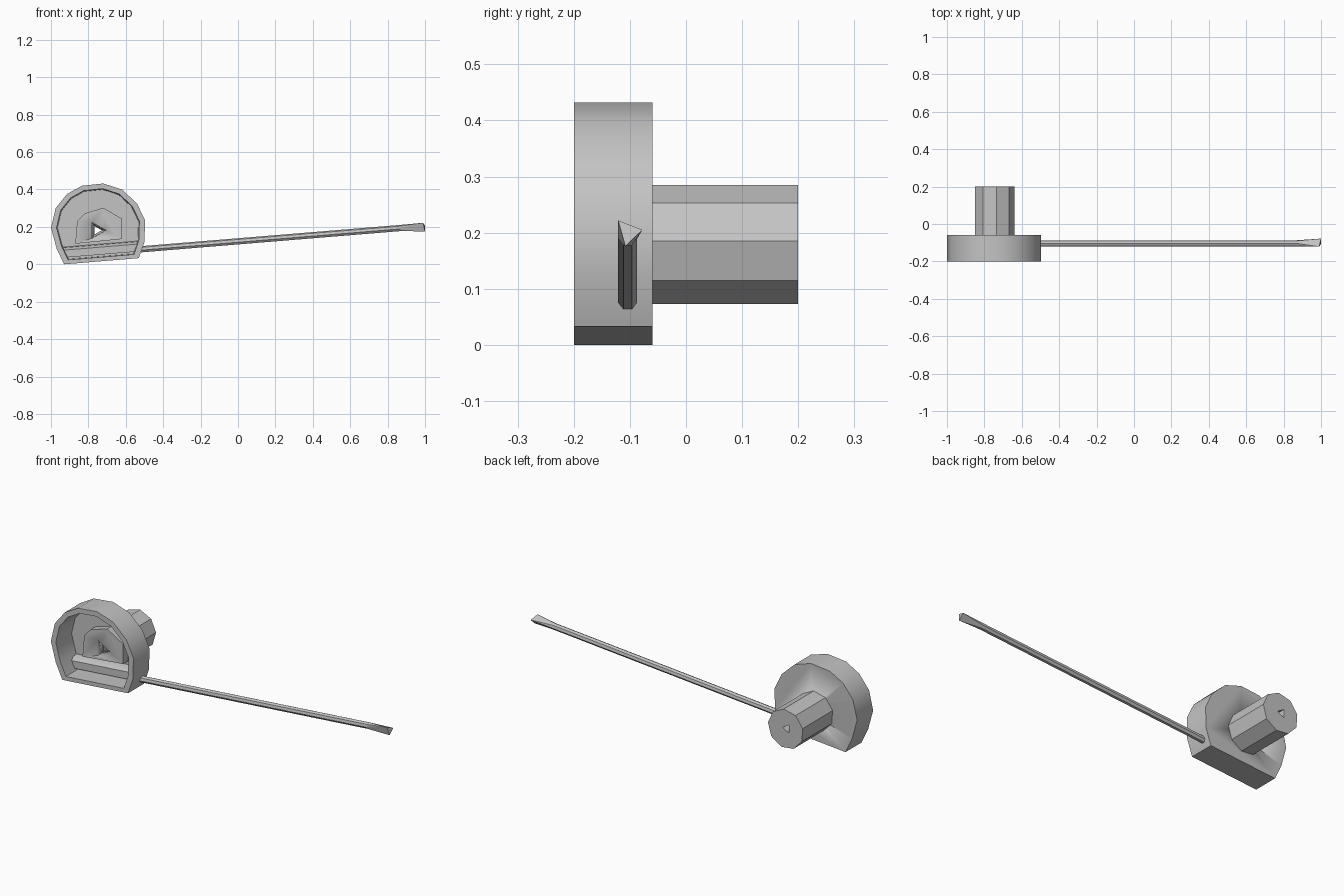
import bpy, bmesh, math

cube = bpy.data.objects.get("Cube")
if cube:
    bpy.data.objects.remove(cube, do_unlink=True)

GREY = (0.55, 0.55, 0.55, 1)
grey = bpy.data.materials.new("plain grey")
grey.use_nodes = True
grey.diffuse_color = GREY
grey.node_tree.nodes["Principled BSDF"].inputs["Base Color"].default_value = GREY

SLOPE = 0.082


def finish(name, bm):
    """Turn a bmesh into a grey object, smooth only across shallow edges."""
    bmesh.ops.recalc_face_normals(bm, faces=bm.faces)
    mesh = bpy.data.meshes.new(name)
    bm.to_mesh(mesh)
    bm.free()
    mesh.materials.append(grey)
    ob = bpy.data.objects.new(name, mesh)
    bpy.context.collection.objects.link(ob)
    bpy.ops.object.select_all(action='DESELECT')
    ob.select_set(True)
    bpy.context.view_layer.objects.active = ob
    bpy.ops.object.shade_smooth_by_angle(angle=math.radians(33))
    return ob


def loft(name, rings):
    """Skin a list of equal-length point rings and cap both ends."""
    bm = bmesh.new()
    loops = [[bm.verts.new(p) for p in ring] for ring in rings]
    for a, b in zip(loops, loops[1:]):
        for i in range(len(a)):
            j = (i + 1) % len(a)
            bm.faces.new((a[i], a[j], b[j], b[i]))
    bm.faces.new(loops[0])
    bm.faces.new(loops[-1])
    return finish(name, bm)


def ring(profile, y, scale=1.0, centre=(-0.75, 0.2)):
    cx, cz = centre
    return [(cx + (x - cx) * scale, y, cz + (z - cz) * scale) for x, z in profile]


def polygon(n, r, start, centre):
    angles = [math.radians(start + 360 * i / n) for i in range(n)]
    return [(centre[0] + r * math.cos(a), centre[1] + r * math.sin(a)) for a in angles]


# Housing: a round shell with a flat, tilted base and an open front
outline = [(-0.93, 0.0), (-0.97, 0.085), (-1.0, 0.195), (-0.975, 0.30),
           (-0.915, 0.375), (-0.835, 0.42), (-0.72, 0.432), (-0.62, 0.40),
           (-0.54, 0.325), (-0.497, 0.235), (-0.50, 0.12), (-0.53, 0.033)]
housing = loft("housing", [ring(outline, -0.06), ring(outline, -0.20),
                           ring(outline, -0.20, 0.88), ring(outline, -0.07, 0.86)])

# Hub raised from the back wall of the housing
hub_outline = [(-0.87, 0.11), (-0.86, 0.23), (-0.82, 0.272), (-0.72, 0.302),
               (-0.622, 0.245), (-0.622, 0.135)]
hub = loft("hub", [ring(hub_outline, -0.066), ring(hub_outline, -0.11)])

# Nine-sided shaft behind the housing
shaft_outline = polygon(9, 0.108, 4, (-0.747, 0.178))
shaft = loft("shaft", [ring(shaft_outline, -0.064), ring(shaft_outline, 0.20)])

# Tapered three-sided bore through hub, wall and shaft
bore = loft("bore_cutter", [
    ring(polygon(3, 0.05, 0, (-0.755, 0.182)), -0.12),
    ring(polygon(3, 0.026, 0, (-0.755, 0.182)), 0.21)])
for part in (housing, hub, shaft):
    cut = part.modifiers.new("bore", 'BOOLEAN')
    cut.operation = 'DIFFERENCE'
    cut.solver = 'EXACT'
    cut.object = bore
    bpy.context.view_layer.objects.active = part
    bpy.ops.object.modifier_apply(modifier="bore")
bpy.data.objects.remove(bore, do_unlink=True)

# Ledge along the base inside the housing, with a sloped top
ledge_section = [(-0.12, 0.035), (-0.12, 0.075), (-0.10, 0.088),
                 (-0.066, 0.092), (-0.066, 0.035)]
loft("inner_ledge", [[(x, y, z + SLOPE * (x + 0.94)) for y, z in ledge_section]
                     for x in (-0.945, -0.525)])


# Thin rod leaving the side of the housing at a slight rise
def rod_ring(x):
    z = 0.081 + SLOPE * (x + 0.5)
    return [(x, y, zz) for y, zz in polygon(7, 0.0175, 90, (-0.104, z))]


loft("rod", [rod_ring(-0.52), rod_ring(0.87)])

# Flared three-cornered rod tip
bm = bmesh.new()
tip = [(0.99, -0.121, 0.222), (1.0, -0.078, 0.205), (1.0, -0.108, 0.176)]
for p in rod_ring(0.87) + tip:
    bm.verts.new(p)
bmesh.ops.convex_hull(bm, input=bm.verts)
finish("rod_tip", bm)
